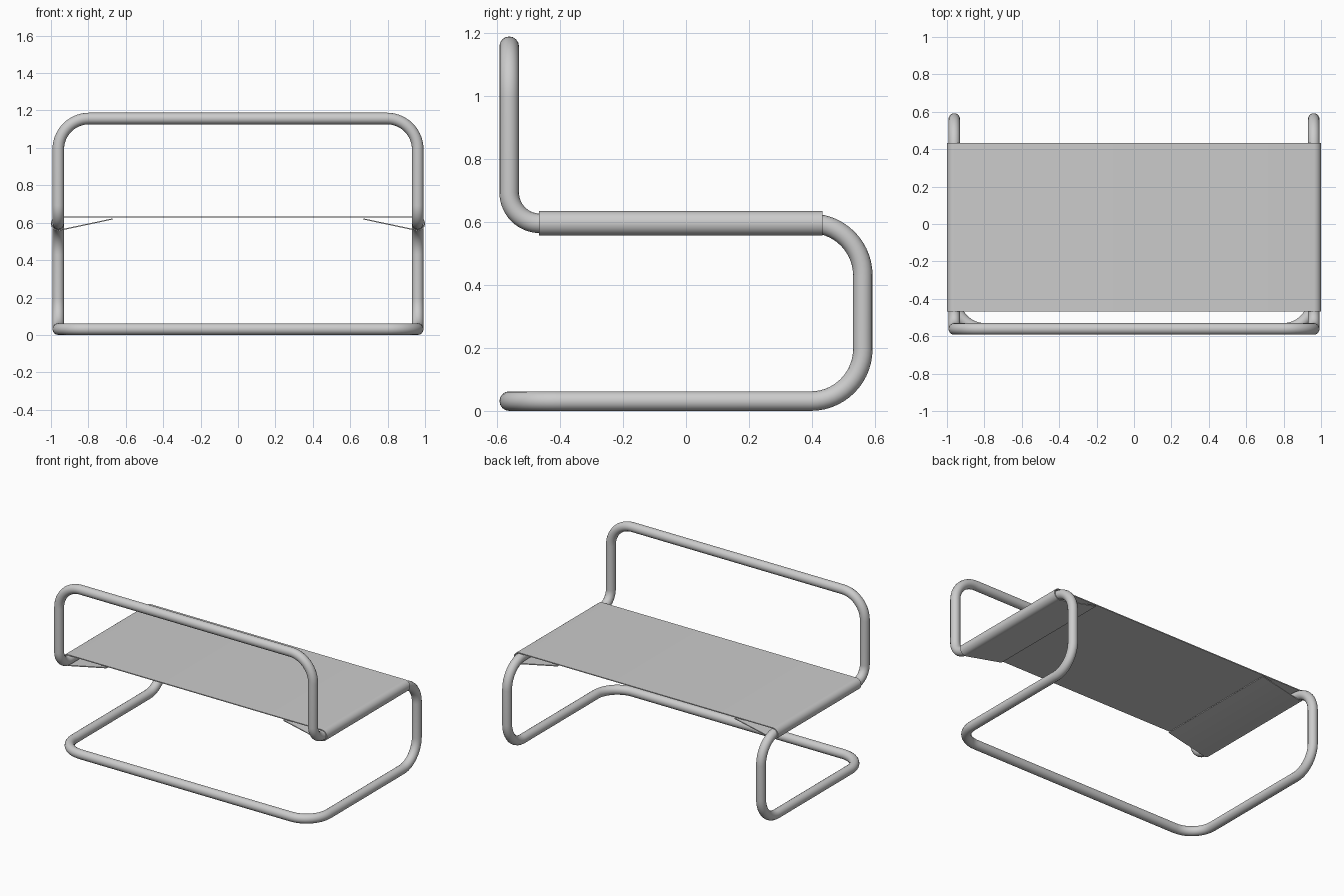
import bpy, bmesh, math
from mathutils import Vector

cube = bpy.data.objects.get("Cube")
if cube:
    bpy.data.objects.remove(cube, do_unlink=True)


def material(name, rgb):
    mat = bpy.data.materials.new(name)
    mat.use_nodes = True
    mat.diffuse_color = (*rgb, 1)
    mat.node_tree.nodes["Principled BSDF"].inputs["Base Color"].default_value = (*rgb, 1)
    return mat


def select_only(obj):
    bpy.ops.object.select_all(action="DESELECT")
    obj.select_set(True)
    bpy.context.view_layer.objects.active = obj


def fillet(prev, corner, nxt, radius, steps=14):
    """Points of a right-angled bend that rounds off a corner."""
    a = (prev - corner).normalized()
    b = (nxt - corner).normalized()
    centre = corner + (a + b) * radius
    angles = [math.pi / 2 * i / steps for i in range(steps + 1)]
    return [centre - b * radius * math.cos(t) - a * radius * math.sin(t) for t in angles]


grey = material("light grey", (0.6, 0.6, 0.6))

HALF_X, HALF_Y, TUBE = 0.961, 0.561, 0.031
SEAT_Z, TOP_Z = 0.595, 1.157
BIG, SMALL = 0.165, 0.098

# Tubular frame: one closed loop of bent tube, mirrored about the middle
side = [(-HALF_Y, TUBE, BIG), (HALF_Y, TUBE, BIG), (HALF_Y, SEAT_Z, BIG),
        (-HALF_Y, SEAT_Z, SMALL), (-HALF_Y, TOP_Z, BIG)]
corners = [(Vector((HALF_X, y, z)), r) for y, z, r in side]
corners += [(Vector((-HALF_X, y, z)), r) for y, z, r in reversed(side)]
path = []
for i, (corner, radius) in enumerate(corners):
    following = corners[(i + 1) % len(corners)][0]
    path += fillet(corners[i - 1][0], corner, following, radius)

curve = bpy.data.curves.new("tube_frame", "CURVE")
curve.dimensions = "3D"
curve.bevel_depth = TUBE
curve.bevel_resolution = 6
spline = curve.splines.new("POLY")
spline.points.add(len(path) - 1)
for point, co in zip(spline.points, path):
    point.co = (*co, 1)
spline.use_cyclic_u = True
frame = bpy.data.objects.new("tube_frame", curve)
bpy.context.collection.objects.link(frame)
curve.materials.append(grey)
select_only(frame)
bpy.ops.object.convert(target="MESH")
bpy.ops.object.shade_smooth_by_angle(angle=math.radians(40))

# Seat sling: a sheet wrapped round both side tubes, with flaps tucked below
WRAP, SHEET, FLAP_X = 0.036, 0.006, 0.67
FRONT_Y, BACK_Y = -0.467, 0.433
slope = math.radians(12)
half = []
for i in range(19):
    t = math.pi / 2 - (math.pi + slope) * i / 18
    half.append((HALF_X + WRAP * math.cos(t), SEAT_Z + WRAP * math.sin(t)))
end_x, end_z = half[-1]
half.append((FLAP_X, end_z + (end_x - FLAP_X) * math.tan(slope)))
profile = [(-x, z) for x, z in reversed(half)] + half

bm = bmesh.new()
rows = [[bm.verts.new((x, y, z)) for x, z in profile] for y in (FRONT_Y, BACK_Y)]
for i in range(len(profile) - 1):
    bm.faces.new((rows[0][i], rows[0][i + 1], rows[1][i + 1], rows[1][i]))
mesh = bpy.data.meshes.new("seat_sling")
bm.to_mesh(mesh)
bm.free()
sling = bpy.data.objects.new("seat_sling", mesh)
bpy.context.collection.objects.link(sling)
mesh.materials.append(grey)
thick = sling.modifiers.new("sheet thickness", "SOLIDIFY")
thick.thickness = SHEET
thick.offset = 0
select_only(sling)
bpy.ops.object.modifier_apply(modifier=thick.name)
bpy.ops.object.shade_smooth_by_angle(angle=math.radians(40))
